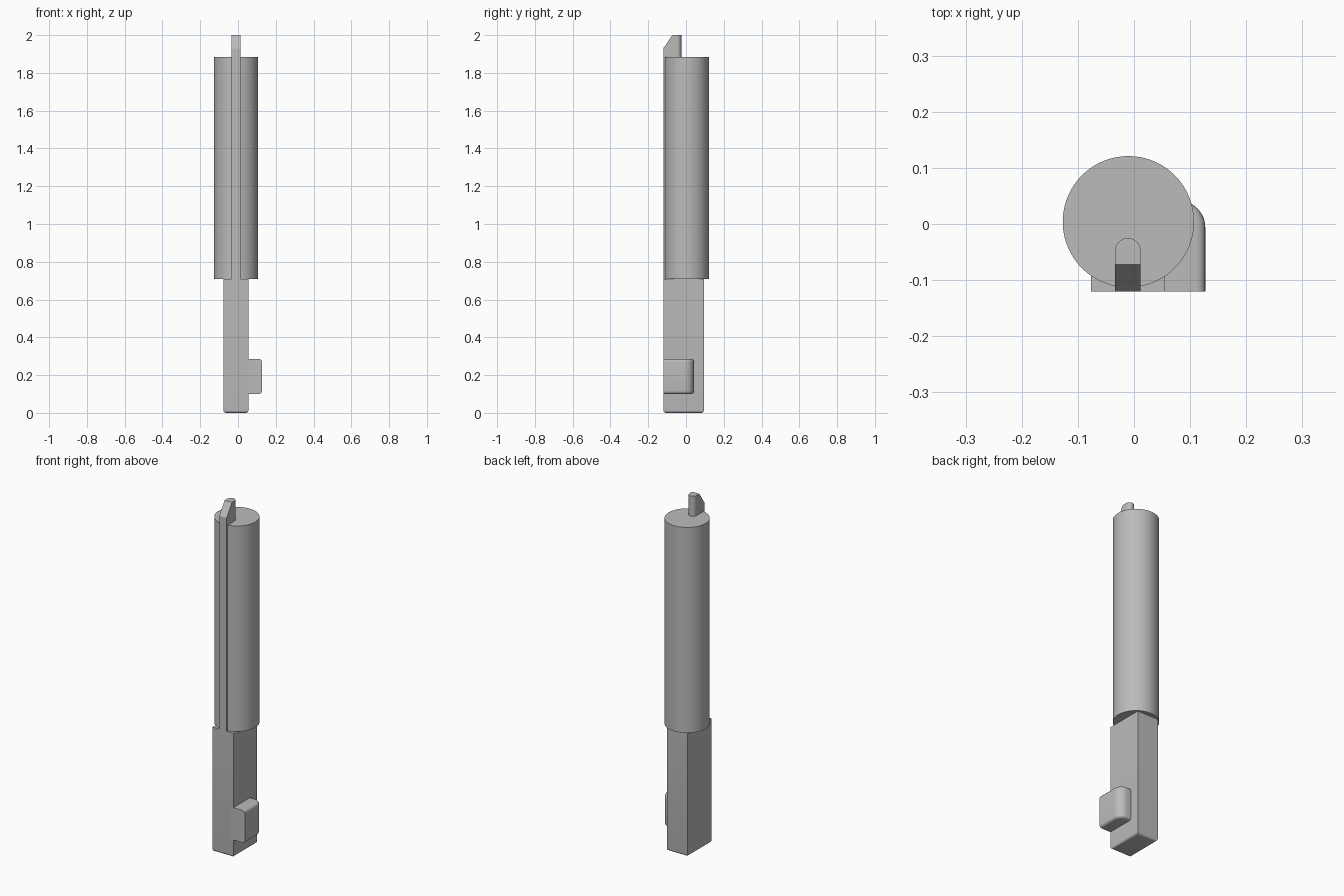
import bpy, bmesh, math
from mathutils import Vector

if "Cube" in bpy.data.objects:
    bpy.data.objects.remove(bpy.data.objects["Cube"])

grey = bpy.data.materials.new("plain grey")
grey.diffuse_color = (0.5, 0.5, 0.5, 1)
grey.use_nodes = True
grey.node_tree.nodes["Principled BSDF"].inputs["Base Color"].default_value = grey.diffuse_color


def finish(name, bm):
    bmesh.ops.recalc_face_normals(bm, faces=bm.faces)
    mesh = bpy.data.meshes.new(name)
    bm.to_mesh(mesh)
    bm.free()
    obj = bpy.data.objects.new(name, mesh)
    bpy.context.collection.objects.link(obj)
    mesh.materials.append(grey)
    bpy.ops.object.select_all(action='DESELECT')
    obj.select_set(True)
    bpy.context.view_layer.objects.active = obj
    bpy.ops.object.shade_smooth_by_angle(angle=math.radians(30))
    return obj


def prism(outline, z0, z1):
    """Extrude a plan outline between two heights."""
    bm = bmesh.new()
    face = bm.faces.new([bm.verts.new((x, y, z0)) for x, y in outline])
    new = bmesh.ops.extrude_face_region(bm, geom=[face])["geom"]
    bmesh.ops.translate(bm, vec=(0, 0, z1 - z0),
                        verts=[v for v in new if isinstance(v, bmesh.types.BMVert)])
    return bm


def arc(cx, cy, r, a0, a1, n):
    angles = [math.radians(a0 + (a1 - a0) * i / n) for i in range(n + 1)]
    return [(cx + r * math.cos(a), cy + r * math.sin(a)) for a in angles]


def bevel(bm, rule, width):
    edges = [e for e in bm.edges if rule((e.verts[0].co + e.verts[1].co) / 2, e)]
    bmesh.ops.bevel(bm, geom=edges, offset=width, segments=5, profile=0.5, affect='EDGES')


# Round barrel
finish("barrel", prism(arc(-0.01, 0.004, 0.117, 0, 360, 96)[:-1], 0.71, 1.885))

# Square shank with a softened lower end
bm = prism([(-0.077, -0.12), (0.055, -0.12), (0.055, 0.095), (-0.077, 0.095)], 0, 0.71)
bevel(bm, lambda m, e: m.z < 0.001, 0.014)
finish("shank", bm)

# Side tab: rounded rear corner, softened upper and lower outer edges
outline = [(0.04, -0.12), (0.127, -0.12)] + arc(0.079, -0.006, 0.048, 0, 90, 12) + [(0.04, 0.042)]
bm = prism(outline, 0.1, 0.285)
bevel(bm, lambda m, e: abs(e.verts[0].co.z - e.verts[1].co.z) < 0.001
      and m.x > 0.041 and m.y > -0.119, 0.016)
finish("side_tab", bm)

# Key rib with a round back and a slanted front at its tip
outline = [(-0.034, -0.12), (0.012, -0.12)] + arc(-0.011, -0.048, 0.023, 0, 180, 20)
bm = prism(outline, 0.7, 2.0)
bottom_corner, top_corner = Vector((0, -0.12, 1.93)), Vector((0, -0.072, 2.0))
slope = top_corner - bottom_corner
cut = bmesh.ops.bisect_plane(bm, geom=bm.verts[:] + bm.edges[:] + bm.faces[:],
                             plane_co=bottom_corner, plane_no=(0, -slope.z, slope.y),
                             clear_outer=True)
bmesh.ops.contextual_create(bm, geom=[g for g in cut["geom_cut"]
                                      if isinstance(g, bmesh.types.BMEdge)])
finish("key_rib", bm)
